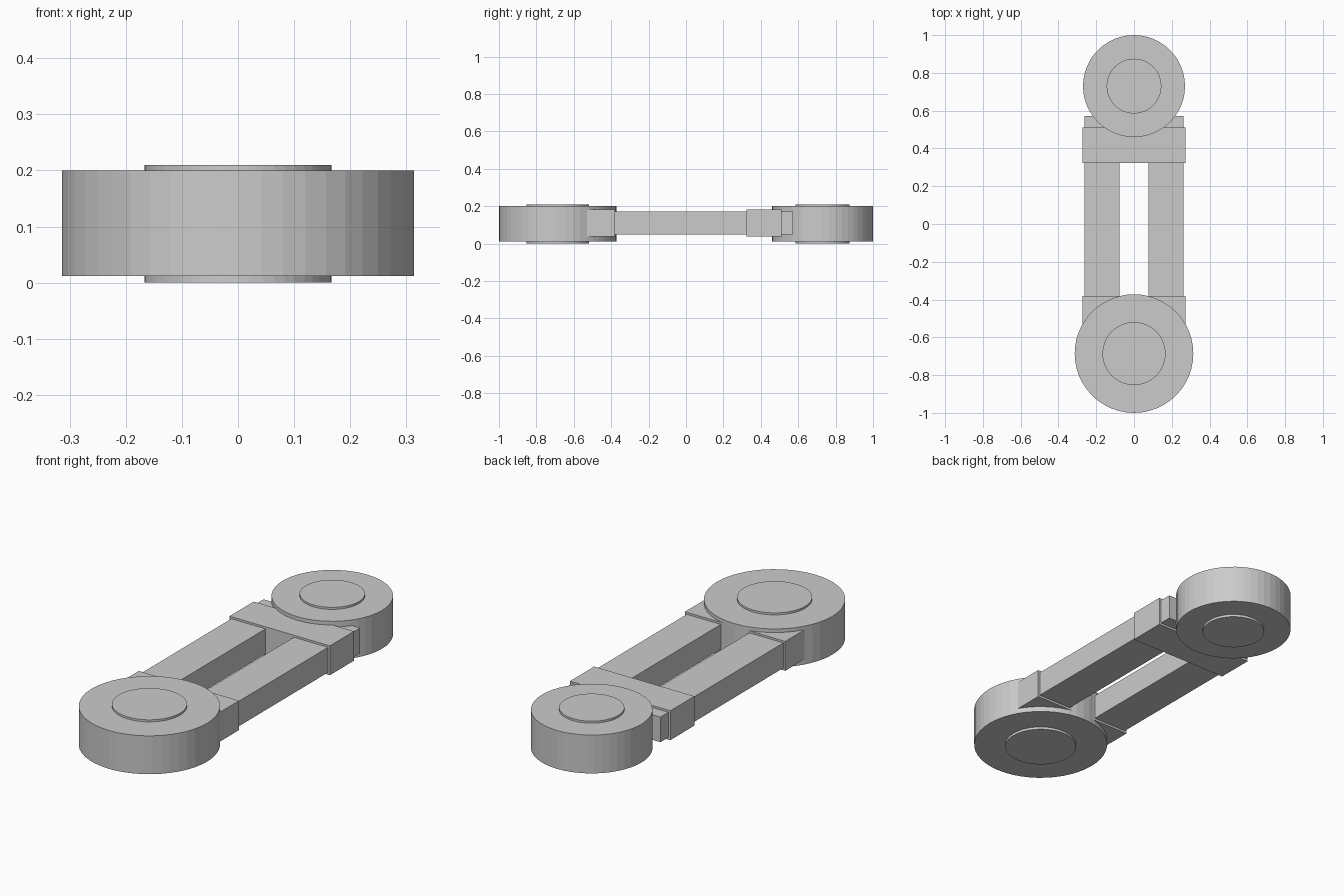
import bpy

if "Cube" in bpy.data.objects:
    bpy.data.objects.remove(bpy.data.objects["Cube"])


def cylinder(name, y, radius, z0, z1):
    bpy.ops.mesh.primitive_cylinder_add(
        vertices=48, radius=radius, depth=z1 - z0, location=(0, y, (z0 + z1) / 2))
    bpy.context.object.name = name


def box(name, x0, x1, y0, y1, z0, z1):
    bpy.ops.mesh.primitive_cube_add(
        size=1, location=((x0 + x1) / 2, (y0 + y1) / 2, (z0 + z1) / 2))
    ob = bpy.context.object
    ob.name = name
    ob.scale = (x1 - x0, y1 - y0, z1 - z0)
    bpy.ops.object.transform_apply(location=True, rotation=True, scale=True)
    return ob


# Round joints, each with a pin showing slightly above and below
for end, y, radius, pin in (("front", -0.686, 0.314, 0.167),
                            ("back", 0.73, 0.27, 0.145)):
    cylinder(end + "_joint", y, radius, 0.012, 0.2)
    cylinder(end + "_pin", y, pin, 0.0, 0.21)

# Pair of parallel bars, mirrored across the centre
bars = box("side_bars", 0.077, 0.262, -0.57, 0.572, 0.049, 0.172)
bars.modifiers.new("mirror", 'MIRROR')

# Collars that clamp the bars next to each joint
box("front_collar", -0.272, 0.272, -0.565, -0.38, 0.038, 0.182)
box("back_collar", -0.272, 0.272, 0.323, 0.51, 0.038, 0.182)
